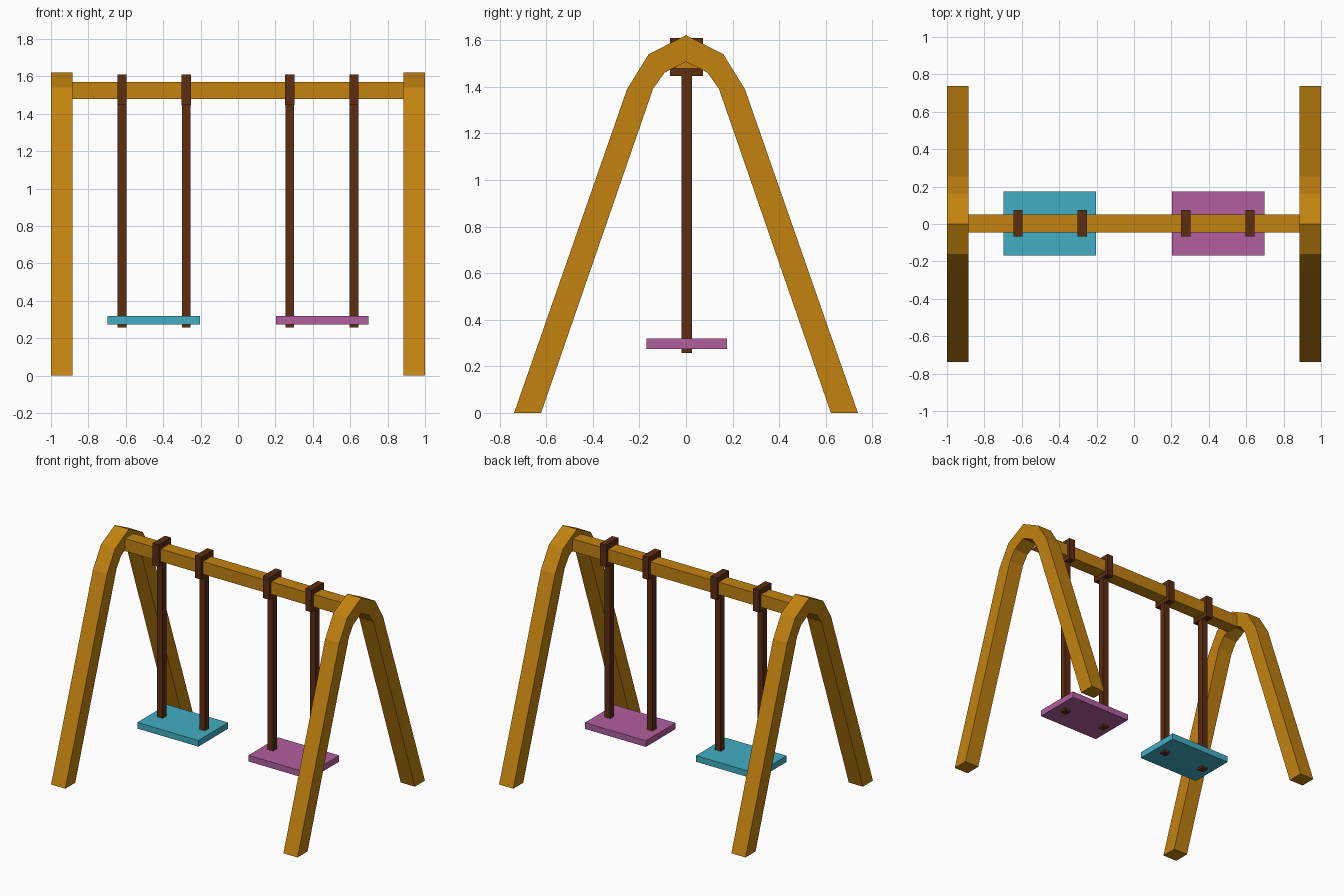
import bpy, bmesh

if "Cube" in bpy.data.objects:
    bpy.data.objects.remove(bpy.data.objects["Cube"])

def material(name, rgb):
    m = bpy.data.materials.new(name)
    lin = [((c / 255 + 0.055) / 1.055) ** 2.4 for c in rgb]
    m.diffuse_color = (*lin, 1)
    m.use_nodes = True
    m.node_tree.nodes["Principled BSDF"].inputs["Base Color"].default_value = m.diffuse_color
    return m

OCHRE = material("ochre wood", (194, 130, 15))
BROWN = material("dark brown", (93, 45, 18))
TEAL = material("teal", (65, 174, 194))
PINK = material("orchid pink", (176, 95, 158))

def finish(name, bm, mat):
    bmesh.ops.recalc_face_normals(bm, faces=bm.faces)
    me = bpy.data.meshes.new(name)
    bm.to_mesh(me)
    bm.free()
    me.materials.append(mat)
    ob = bpy.data.objects.new(name, me)
    bpy.context.collection.objects.link(ob)
    return ob

def box(name, x, y, z, mat):
    """Box from (min, max) ranges."""
    bm = bmesh.new()
    bmesh.ops.create_cube(bm, size=1)
    for v in bm.verts:
        v.co = [(r[0] + r[1]) / 2 + c * (r[1] - r[0]) for c, r in zip(v.co, (x, y, z))]
    return finish(name, bm, mat)

# Arched end frames: outer and inner half profile, mirrored in y
outer = [(0.738, 0), (0.253, 1.39), (0.16, 1.54), (0, 1.622)]
inner = [(0.622, 0), (0.142, 1.39), (0.092, 1.461), (0, 1.508)]

def full(half):
    return half + [(-y, z) for y, z in half[-2::-1]]

def end_frame(name, x0, x1):
    bm = bmesh.new()
    rings = []
    for (yo, zo), (yi, zi) in zip(full(outer), full(inner)):
        rings.append([bm.verts.new(p) for p in
                      ((x0, yo, zo), (x1, yo, zo), (x1, yi, zi), (x0, yi, zi))])
    for a, b in zip(rings, rings[1:]):
        for i in range(4):
            j = (i + 1) % 4
            bm.faces.new((a[i], a[j], b[j], b[i]))
    bm.faces.new(rings[0])
    bm.faces.new(rings[-1])
    finish(name, bm, OCHRE)

end_frame("left_frame", -1, -0.885)
end_frame("right_frame", 0.885, 1)

# Top beam
CY = 0.003
def sym(c, h):
    return (c - h, c + h)

box("top_beam", (-0.887, 0.887), sym(CY, 0.049), (1.479, 1.571), OCHRE)

# Swings: seat, two hanger posts and two beam brackets each
for side, s, mat in (("left", -1, TEAL), ("right", 1, PINK)):
    box(side + "_seat", sym(0.451 * s, 0.248), sym(CY, 0.172), (0.274, 0.319), mat)
    for where, x in (("inner", 0.277), ("outer", 0.62)):
        box(f"{side}_{where}_hanger", sym(x * s, 0.023), sym(CY, 0.023), (0.258, 1.46), BROWN)
        box(f"{side}_{where}_bracket", sym(x * s, 0.025), sym(CY, 0.071), (1.447, 1.61), BROWN)
